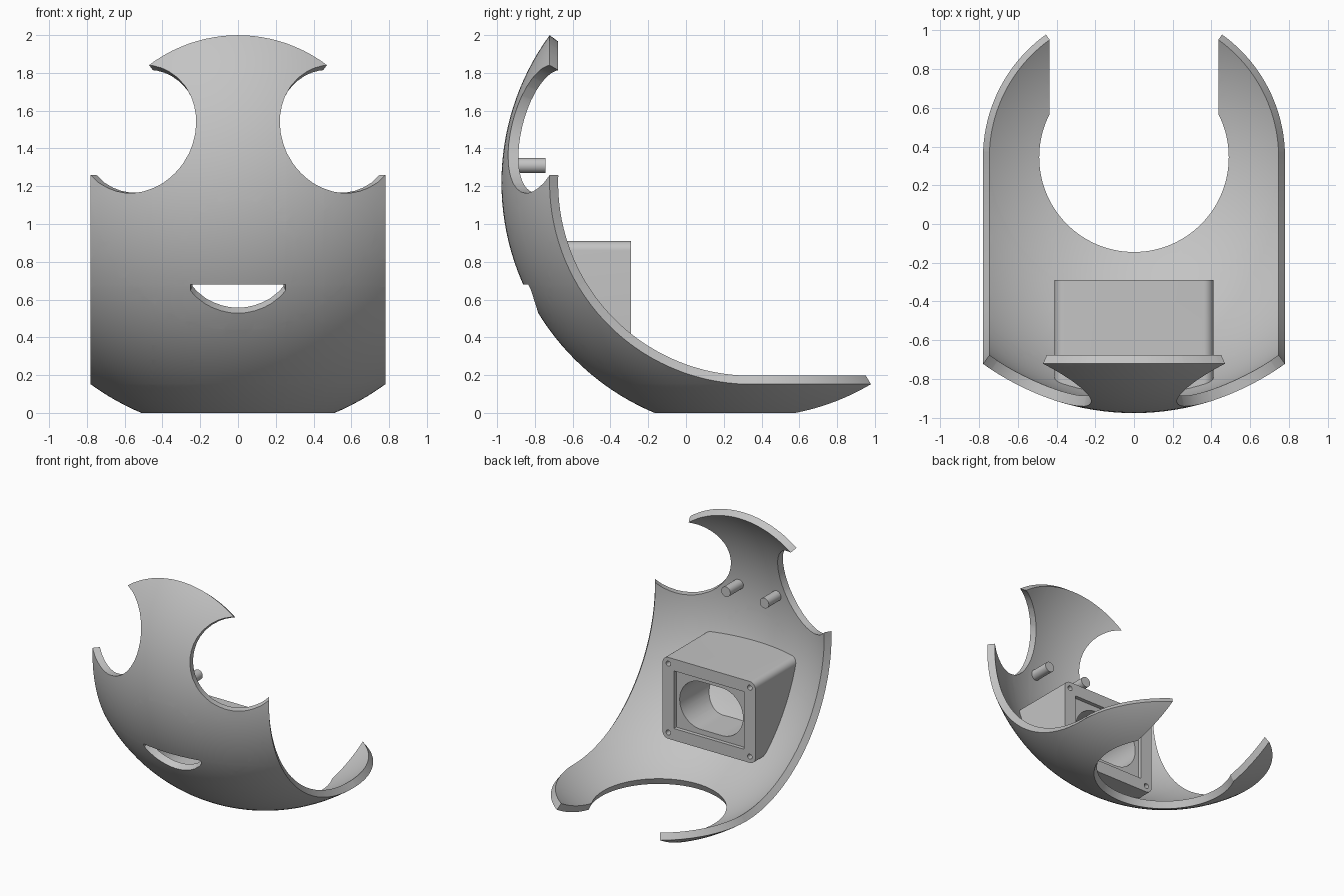
import bpy, bmesh, math
from mathutils import Vector

cube = bpy.data.objects.get("Cube")
if cube:
    bpy.data.objects.remove(cube, do_unlink=True)

CENTRE = Vector((0, 0.345, 1.219))
R_OUT, R_IN = 1.322, 1.266
SIDE = 0.78                                          # half width of the shell
RIM = 1.067                                          # offset of the rim planes
SLOT = 0.455                                         # half width of the rear gap
MOUTH_TOP, MOUTH_END = -0.54, 0.252
MOUTH_DIR, MOUTH_D = Vector((0, -0.953, -0.302)), 1.283

grey = bpy.data.materials.new("plain_grey")
grey.use_nodes = True
grey.diffuse_color = (0.55, 0.55, 0.55, 1)
grey.node_tree.nodes["Principled BSDF"].inputs["Base Color"].default_value = grey.diffuse_color


def finish(bm, name):
    bmesh.ops.recalc_face_normals(bm, faces=bm.faces)
    mesh = bpy.data.meshes.new(name)
    bm.to_mesh(mesh)
    bm.free()
    mesh.materials.append(grey)
    ob = bpy.data.objects.new(name, mesh)
    bpy.context.collection.objects.link(ob)
    return ob


def activate(ob):
    bpy.ops.object.select_all(action='DESELECT')
    ob.select_set(True)
    bpy.context.view_layer.objects.active = ob


def smooth(ob):
    activate(ob)
    bpy.ops.object.shade_smooth_by_angle(angle=math.radians(30))


def prism(name, half_w, half_h, radius, x, z, y0, y1, steps=10):
    """Rounded rectangle in x and z, extruded along y."""
    points = []
    for corner, (sx, sz) in enumerate([(1, 1), (-1, 1), (-1, -1), (1, -1)]):
        for i in range(steps + 1):
            a = math.pi / 2 * (corner + i / steps)
            p = Vector((x + sx * (half_w - radius) + radius * math.cos(a), y0,
                        z + sz * (half_h - radius) + radius * math.sin(a)))
            if all((p - q).length > 1e-5 for q in points):
                points.append(p)
    bm = bmesh.new()
    face = bm.faces.new([bm.verts.new(p) for p in points])
    new = bmesh.ops.extrude_face_region(bm, geom=[face])["geom"]
    bmesh.ops.translate(bm, vec=(0, y1 - y0, 0),
                        verts=[g for g in new if isinstance(g, bmesh.types.BMVert)])
    return finish(bm, name)


def cut(ob, cutter, operation='DIFFERENCE'):
    cutter.hide_render = True
    mod = ob.modifiers.new("cut", 'BOOLEAN')
    mod.operation, mod.object, mod.solver = operation, cutter, 'EXACT'
    activate(ob)
    bpy.ops.object.modifier_apply(modifier=mod.name)
    bpy.data.objects.remove(cutter, do_unlink=True)


def sphere(radius):
    bm = bmesh.new()
    bmesh.ops.create_uvsphere(bm, u_segments=160, v_segments=80, radius=radius)
    return bm


# Shell: a sphere patch trimmed by planes, then thickened towards its centre
bm = sphere(R_OUT)


def bisect(normal, distance, clear=False):
    n = Vector(normal).normalized()
    bmesh.ops.bisect_plane(bm, geom=bm.verts[:] + bm.edges[:] + bm.faces[:], dist=1e-5,
                           plane_co=n * distance, plane_no=n, clear_outer=clear)


bisect((0, 0, -1), CENTRE.z, True)                   # round bottom opening
for s in (-1, 1):
    bisect((s, 0, 0), SIDE, True)                    # straight sides
    bisect((s * 0.4216, -0.879, 0.2235), 1.275, True)  # round bites
    bisect((s, 0, 0), SLOT)
    bisect((s, 0, 0), MOUTH_END)
for axis in ((0, 1, 0), (0, 0, 1)):
    bisect(axis, 0)
    bisect(axis, -RIM)
bisect((0, 0, 1), MOUTH_TOP)
bisect(MOUTH_DIR, MOUTH_D)


def removed(c):
    above_rim = c.z > 0 and c.y > -RIM
    behind_rim = c.y > 0 and c.z > -RIM
    rear_gap = c.y > 0 and abs(c.x) < SLOT
    mouth = c.z < MOUTH_TOP and abs(c.x) < MOUTH_END and c.dot(MOUTH_DIR) > MOUTH_D - 0.0003
    return above_rim or behind_rim or rear_gap or mouth


def middle(face):
    # face middle pushed back out to the sphere
    return face.calc_center_median().normalized() * R_OUT


bmesh.ops.delete(bm, geom=[f for f in bm.faces if removed(middle(f))], context='FACES')
border = [e for e in bm.edges if e.is_boundary]
copy = bmesh.ops.duplicate(bm, geom=bm.verts[:] + bm.edges[:] + bm.faces[:])
twin = copy["vert_map"]
inner = [v for v in copy["geom"] if isinstance(v, bmesh.types.BMVert)]
bmesh.ops.scale(bm, vec=[R_IN / R_OUT] * 3, verts=inner)
for e in border:
    a, b = e.verts
    bm.faces.new((a, b, twin[b], twin[a]))
bmesh.ops.translate(bm, vec=CENTRE, verts=bm.verts)
smooth(finish(bm, "curved_shell"))

# Housing behind the mouth, trimmed to the inside of the shell
BACK, MID = -0.29, 0.585
housing = prism("rear_housing", 0.41, 0.325, 0.05, 0, MID, BACK, -1.1)
ball = sphere(R_IN + 0.015)
bmesh.ops.translate(ball, vec=CENTRE, verts=ball.verts)
cut(housing, finish(ball, "trim_ball"), 'INTERSECT')
cut(housing, prism("tunnel", 0.28, 0.19, 0.19, 0, MID, 0, -1.3, 16))
cut(housing, prism("recess", 0.31, 0.23, 0.005, 0, MID, 0, BACK - 0.03, 2))
for sx in (-1, 1):
    for sz in (-1, 1):
        cut(housing, prism("screw_hole", 0.02, 0.02, 0.02, sx * 0.36,
                           MID + sz * 0.275, 0, BACK - 0.1, 5))
smooth(housing)

# Two mounting pegs inside the shell
for side, x in (("left", 0.17), ("right", -0.17)):
    smooth(prism(side + "_peg", 0.04, 0.04, 0.04, x, 1.31, -0.745, -0.92, 8))
